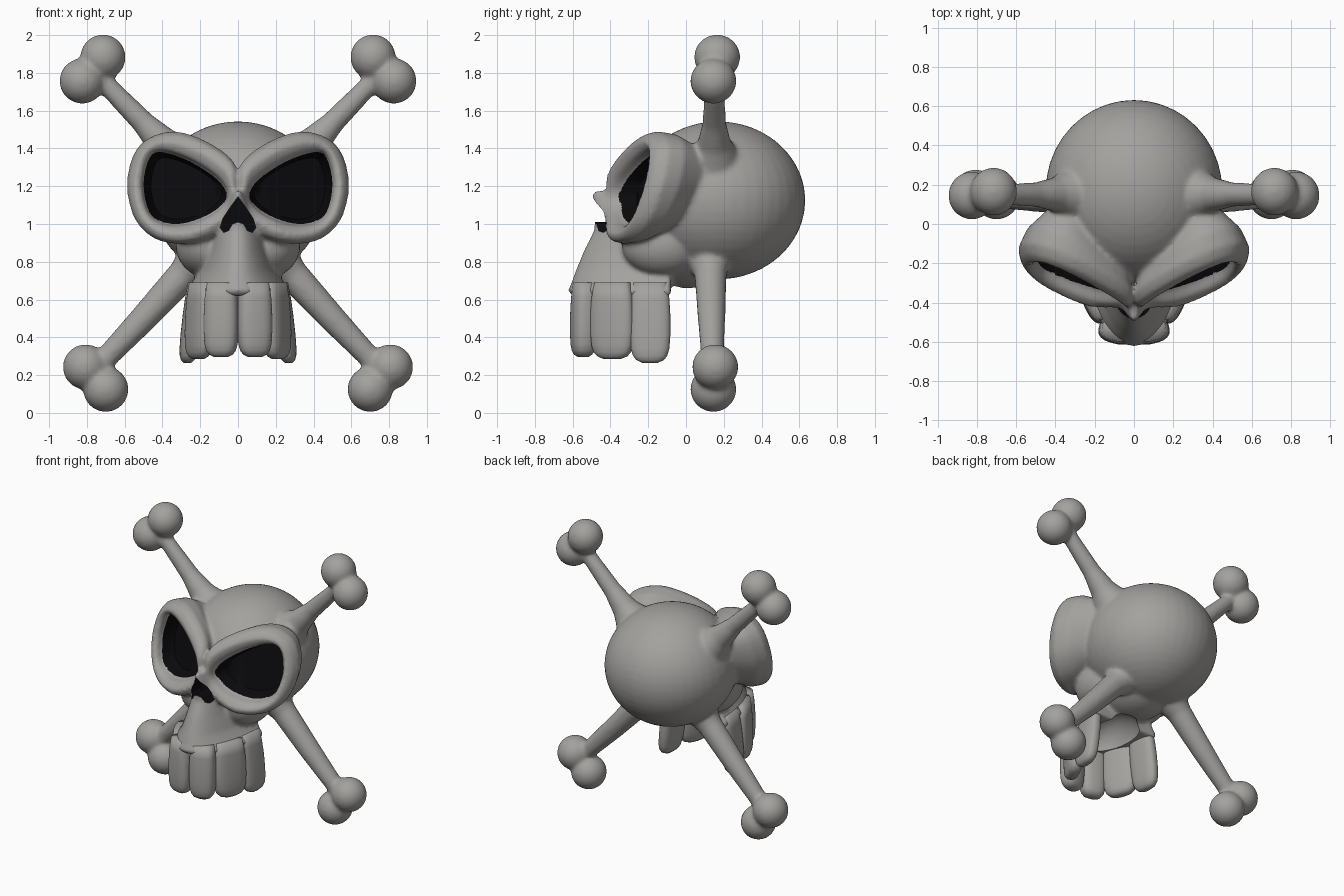
import bpy, bmesh, math
from mathutils import Vector, Matrix

if "Cube" in bpy.data.objects:
    bpy.data.objects.remove(bpy.data.objects["Cube"])

def material(name, rgb):
    m = bpy.data.materials.new(name)
    m.diffuse_color = (*rgb, 1)
    m.use_nodes = True
    m.node_tree.nodes["Principled BSDF"].inputs["Base Color"].default_value = m.diffuse_color
    return m

BONE = material("bone grey", (0.37, 0.36, 0.345))
BLACK = material("socket black", (0.003, 0.003, 0.004))

def make_object(name, bm, index=0):
    bmesh.ops.recalc_face_normals(bm, faces=bm.faces)
    bmesh.ops.triangulate(bm, faces=bm.faces)
    me = bpy.data.meshes.new(name)
    bm.to_mesh(me)
    bm.free()
    me.materials.append(BONE)
    me.materials.append(BLACK)
    for p in me.polygons:
        p.use_smooth = True
        p.material_index = index
    ob = bpy.data.objects.new(name, me)
    bpy.context.collection.objects.link(ob)
    return ob

def bake(ob):
    """Replace the mesh by its modified version, keeping face colours."""
    dg = bpy.context.evaluated_depsgraph_get()
    dg.update()
    me = bpy.data.meshes.new_from_object(ob.evaluated_get(dg))
    idx = [p.material_index for p in me.polygons]
    ob.modifiers.clear()
    ob.data = me
    me.materials.clear()
    me.materials.append(BONE)
    me.materials.append(BLACK)
    for p, i in zip(me.polygons, idx):
        p.material_index = min(i, 1)
        p.use_smooth = True
    return me

def loft(bm, rings):
    vs = [[bm.verts.new(p) for p in r] for r in rings]
    n = len(vs[0])
    for a, b in zip(vs, vs[1:]):
        for i in range(n):
            bm.faces.new((a[i], a[(i + 1) % n], b[(i + 1) % n], b[i]))
    bm.faces.new(vs[0])
    bm.faces.new(vs[-1])

def ellipsoid(bm, c, r):
    mat = Matrix.Translation(c) @ Matrix.Diagonal((*r, 1))
    bmesh.ops.create_uvsphere(bm, u_segments=40, v_segments=24, radius=1, matrix=mat)

def tube(bm, path):
    """Round shaft through (x, y, z, radius) stations."""
    pts = [Vector(p[:3]) for p in path]
    d = (pts[-1] - pts[0]).normalized()
    u = Vector((0, 1, 0))
    v = d.cross(u).normalized()
    loft(bm, [[p + (u * math.cos(a) + v * math.sin(a)) * q[3]
               for a in (k * math.tau / 24 for k in range(24))]
              for p, q in zip(pts, path)])

def smooth_closed(pts, steps=4):
    """Catmull-Rom through a closed list of points."""
    out, n = [], len(pts)
    for i in range(n):
        a, b, c, d = (Vector(pts[(i + k) % n]) for k in (-1, 0, 1, 2))
        for s in range(steps):
            t = s / steps
            out.append(0.5 * (2 * b + (c - a) * t + (2 * a - 5 * b + 4 * c - d) * t * t
                              + (3 * b - a - 3 * c + d) * t ** 3))
    return out

# Eye outlines seen from the front: opening x, z and outer rim x, z
EYE = smooth_closed([
    (.06, 1.16, .00, 1.18), (.106, 1.235, .02, 1.33), (.25, 1.33, .19, 1.45),
    (.40, 1.38, .37, 1.49), (.468, 1.35, .53, 1.41), (.50, 1.21, .59, 1.22),
    (.47, 1.065, .55, 1.03), (.40, 1.01, .44, .92), (.296, 1.0, .29, .895),
    (.17, 1.04, .13, .93), (.085, 1.10, .03, 1.03)])

def eye_y(x, z):
    return max(-.73 + .42 * x + .27 * z, -.38)

def eye_ring(s, f, dy, sx=1, sz=1):
    """Ring between the opening (f=0) and outer rim (f=1), shrunk about the eye."""
    out = []
    for e in EYE:
        x, z = e[0] + (e[2] - e[0]) * f, e[1] + (e[3] - e[1]) * f
        y = eye_y(x, z) + dy
        out.append((s * (.24 + (x - .24) * sx), y, 1.18 + (z - 1.18) * sz))
    return out

# --- Skull and crossed bones, fused into one smooth body
bm = bmesh.new()
ellipsoid(bm, (0, .17, 1.125), (.45, .462, .418))      # cranium
ellipsoid(bm, (0, 0, .86), (.26, .27, .20))            # skull base
for s in (1, -1):
    ellipsoid(bm, (s * .17, -.12, .89), (.16, .22, .17))   # cheek
    # eye rim and its housing
    loft(bm, [eye_ring(s, 0, .05), eye_ring(s, .12, -.02), eye_ring(s, .5, -.05),
              eye_ring(s, .85, -.025), eye_ring(s, 1, .03),
              eye_ring(s, 1, .12, .88, .95), eye_ring(s, 1, .24, .5, .72)])
    # upper and lower bone shafts
    tube(bm, [(s * .30, .15, 1.33, .15), (s * .40, .15, 1.43, .088),
              (s * .50, .15, 1.535, .062), (s * .67, .15, 1.71, .053),
              (s * .76, .15, 1.81, .05)])
    tube(bm, [(s * .20, .12, .82, .12), (s * .29, .13, .73, .085),
              (s * .50, .135, .50, .073), (s * .69, .14, .30, .06),
              (s * .76, .14, .20, .055)])
    # bone knobs
    for x, y, z in ((.715, .165, 1.883), (.825, .145, 1.757),
                    (.807, .155, .243), (.70, .145, .125)):
        ellipsoid(bm, (s * x, y, z), (.12, .122, .12))

# upper jaw and nose: half-oval sections of z, half width, front y
jaw = []
for z, w, f in ((.62, .262, -.60), (.645, .275, -.628), (.675, .255, -.612),
                (.75, .205, -.585), (.86, .17, -.54), (.97, .15, -.485),
                (1.05, .125, -.485), (1.12, .085, -.495), (1.175, .05, -.495)):
    ring = []
    for k in range(25):
        a = -math.pi / 2 + math.pi * k / 24
        ring.append((w * math.sin(a), -.08 + (f + .08) * math.cos(a), z))
    jaw.append(ring)
loft(bm, jaw)
skull = make_object("skull_and_crossed_bones", bm)
m = skull.modifiers.new("fuse", 'REMESH')
m.mode = 'VOXEL'
m.voxel_size = .013
m.use_smooth_shade = True
m = skull.modifiers.new("soften", 'SMOOTH')
m.factor = .5
m.iterations = 9
bake(skull)

# --- Cutters: black eye sockets and nose opening, grey hollow palate
bm = bmesh.new()
for s in (1, -1):
    loft(bm, [eye_ring(s, 0, -.12), eye_ring(s, 0, .03), eye_ring(s, 0, .12, .85, .85)])
half = [(0, 1.145), (.04, 1.09), (.08, 1.03), (.095, .98), (.075, .955), (.05, .965), (.03, 1.0)]
nose = half + [(0, 1.01)] + [(-x, z) for x, z in half[:0:-1]]
loft(bm, [[(x, y, z) for x, z in nose] for y in (-.6, -.31)])
sockets = make_object("socket_cutter", bm, 1)
bm = bmesh.new()
ellipsoid(bm, (0, -.25, .55), (.17, .27, .22))
palate = make_object("palate_cutter", bm)
for cutter in (sockets, palate):
    m = skull.modifiers.new("cut", 'BOOLEAN')
    m.operation = 'DIFFERENCE'
    m.solver = 'EXACT'
    m.object = cutter
    cutter.hide_render = True
bake(skull).set_sharp_from_angle(angle=math.radians(50))
for cutter in (sockets, palate):
    bpy.data.objects.remove(cutter)

# --- Teeth: top centre, bottom centre, half length, half thickness, turn, bottom z
TEETH = [("front", (.088, -.54), (.09, -.545), .092, .066, 14, .295),
         ("middle", (.195, -.39), (.21, -.39), .122, .056, 66, .285),
         ("back", (.222, -.19), (.268, -.19), .108, .05, 84, .265)]
SECTIONS = [(0, .82), (.2, .95), (.42, 1), (.65, 1), (.82, .95), (.91, .85),
            (.965, .68), (1, .38)]

def power(v, e):
    return math.copysign(abs(v) ** e, v)

for name, top, low, ln, th, turn, zb in TEETH:
    for s, side in ((1, "right"), (-1, "left")):
        bm = bmesh.new()
        c, sn = math.cos(math.radians(turn)), math.sin(math.radians(turn))
        rings = []
        for t, k in SECTIONS:
            cx, cy = (a + (b - a) * t for a, b in zip(top, low))
            ring = []
            for j in range(32):
                a = math.tau * j / 32
                u, v = ln * k * power(math.cos(a), .75), th * k * power(math.sin(a), .75)
                ring.append((s * (cx + u * c - v * sn), cy + u * sn + v * c,
                             .69 + (zb - .69) * t))
            rings.append(ring)
        loft(bm, rings)
        make_object(f"{name}_tooth_{side}", bm)
